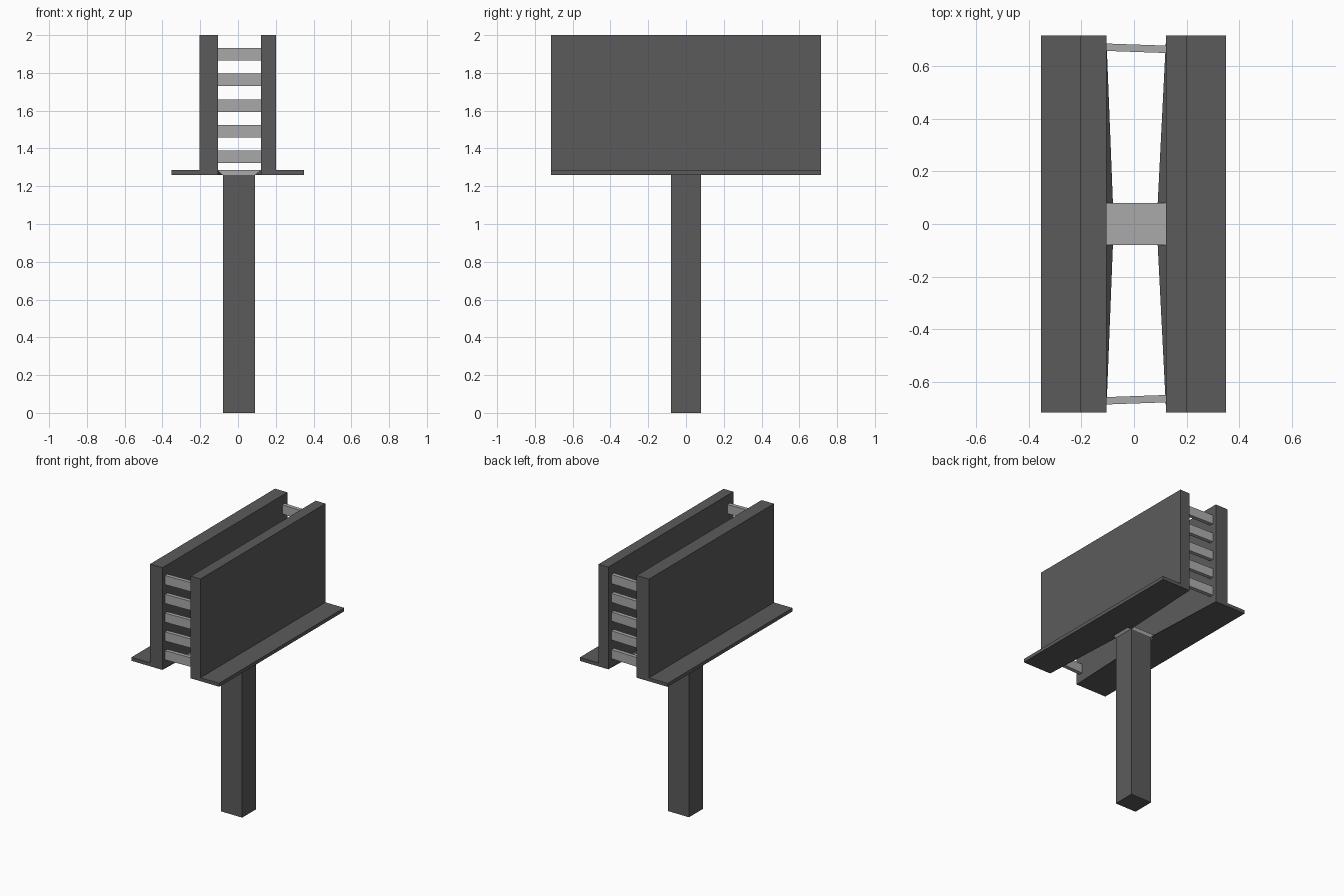
import bpy
import bmesh

cube = bpy.data.objects.get("Cube")
if cube:
    bpy.data.objects.remove(cube, do_unlink=True)


def material(name, value):
    mat = bpy.data.materials.new(name)
    mat.use_nodes = True
    color = (value, value, value, 1)
    mat.diffuse_color = color
    mat.node_tree.nodes["Principled BSDF"].inputs["Base Color"].default_value = color
    return mat


dark = material("dark_grey", 0.105)
light = material("light_grey", 0.40)


def hull(name, points, mat):
    """Closed convex solid around a few corner points."""
    bm = bmesh.new()
    for p in points:
        bm.verts.new(p)
    bmesh.ops.convex_hull(bm, input=bm.verts)
    bmesh.ops.dissolve_limit(bm, angle_limit=0.001, verts=bm.verts, edges=bm.edges)
    bmesh.ops.recalc_face_normals(bm, faces=bm.faces)
    finish(name, bm, mat)


def finish(name, bm, mat):
    mesh = bpy.data.meshes.new(name)
    bm.to_mesh(mesh)
    bm.free()
    mesh.materials.append(mat)
    bpy.context.collection.objects.link(bpy.data.objects.new(name, mesh))


def extrude_y(name, profile, half, mat):
    """Extrude an x-z outline along y."""
    bm = bmesh.new()
    face = bm.faces.new([bm.verts.new((x, -half, z)) for x, z in profile])
    ext = bmesh.ops.extrude_face_region(bm, geom=[face])
    verts = [g for g in ext["geom"] if isinstance(g, bmesh.types.BMVert)]
    bmesh.ops.translate(bm, verts=verts, vec=(0, 2 * half, 0))
    bmesh.ops.recalc_face_normals(bm, faces=bm.faces)
    finish(name, bm, mat)


BASE, LEDGE, TOP = 1.26, 1.285, 2.0
HALF = 0.715      # half length of the panels
POST = 0.08       # half depth of the post
IN_R, IN_L = -0.105, 0.122
POST_R, POST_L = -0.08, 0.09

# Post
hull("post", [(x, y, z) for x in (POST_R, POST_L)
              for y in (-POST, POST) for z in (0, BASE)], dark)

# Flared cap joining the post to both panels
hull("post_cap", [(x, y, z) for z, xs in ((BASE, (POST_R, POST_L)), (LEDGE, (IN_R, IN_L)))
                  for x in xs for y in (-POST, POST)], light)

# Side panels with outward ledges, and tapered gussets along their inner feet
for side, inner, outer, lip, foot in (("right", IN_R, -0.204, -0.353, POST_R),
                                      ("left", IN_L, 0.2, 0.35, POST_L)):
    extrude_y(side + "_panel", [(inner, BASE), (lip, BASE), (lip, LEDGE),
                                (outer, LEDGE), (outer, TOP), (inner, TOP)], HALF, dark)
    for end, s in (("front", -1), ("back", 1)):
        hull(f"{side}_{end}_gusset", [(inner, s * HALF, BASE), (inner, s * POST, BASE),
                                      (inner, s * POST, LEDGE), (foot, s * POST, BASE)], dark)

# Rungs between the panels, slightly skewed at each end
for end, s in (("front", -1), ("back", 1)):
    for i in range(5):
        z = 1.355 + i * 0.136
        hull(f"{end}_rung_{i + 1}", [(x, s * (mid + d), z + h)
                                     for x, mid in ((IN_R, 0.671), (IN_L, 0.663))
                                     for d in (-0.014, 0.014)
                                     for h in (-0.033, 0.033)], light)
